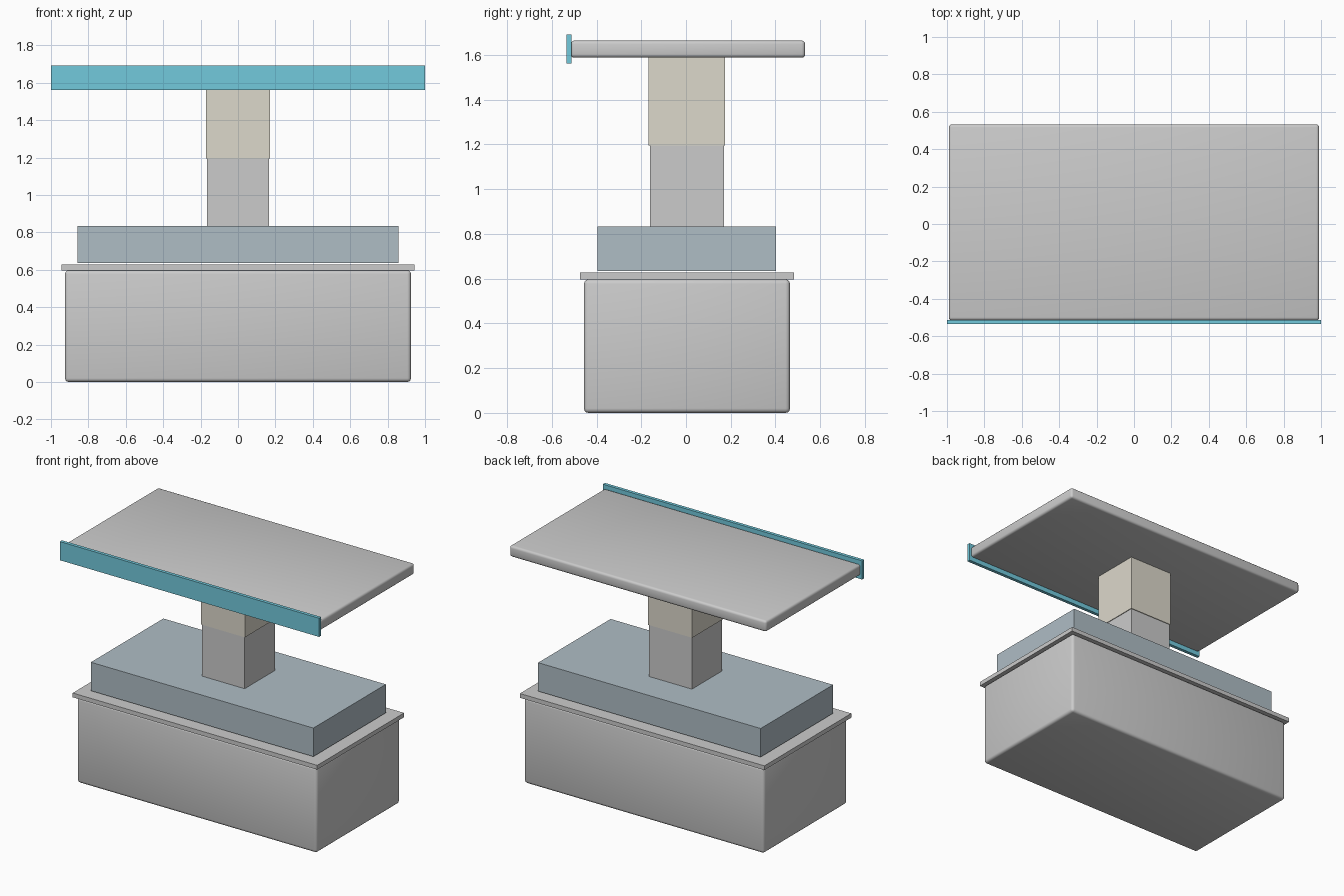
import bpy
import math

if "Cube" in bpy.data.objects:
    bpy.data.objects.remove(bpy.data.objects["Cube"])


def material(name, rgb):
    mat = bpy.data.materials.new(name)
    mat.diffuse_color = (*rgb, 1.0)
    mat.use_nodes = True
    mat.node_tree.nodes["Principled BSDF"].inputs["Base Color"].default_value = mat.diffuse_color
    return mat


def box(name, x, y, z, mat=None, bevel=0.0):
    """Box spanning the given (min, max) ranges, optionally with rounded edges."""
    spans = (x, y, z)
    bpy.ops.mesh.primitive_cube_add(size=1, location=[(a + b) / 2 for a, b in spans])
    obj = bpy.context.object
    obj.name = name
    obj.scale = [b - a for a, b in spans]
    bpy.ops.object.transform_apply(location=False, rotation=False, scale=True)
    if mat:
        obj.data.materials.append(mat)
    if bevel:
        mod = obj.modifiers.new("rounded_edges", 'BEVEL')
        mod.width = bevel
        mod.segments = 3
        bpy.ops.object.modifier_apply(modifier=mod.name)
        bpy.ops.object.shade_smooth_by_angle(angle=math.radians(35))
    return obj


blue_grey = material("blue_grey", (0.43, 0.51, 0.56))
cream = material("cream", (0.72, 0.69, 0.60))
teal = material("teal", (0.17, 0.59, 0.72))

# Lower cabinet with its thin overhanging lid
box("base_cabinet", (-0.925, 0.925), (-0.456, 0.465), (0.0, 0.597), bevel=0.02)
box("base_lid", (-0.943, 0.943), (-0.474, 0.483), (0.597, 0.627))

# Raised plinth
box("plinth", (-0.858, 0.858), (-0.395, 0.403), (0.635, 0.834), blue_grey)

# Two-part column
box("lower_column", (-0.165, 0.165), (-0.162, 0.17), (0.834, 1.195))
box("upper_column", (-0.17, 0.17), (-0.167, 0.175), (1.195, 1.589), cream)

# Table top and front trim strip
box("table_top", (-0.99, 0.99), (-0.515, 0.533), (1.588, 1.665), bevel=0.016)
box("front_trim", (-1.0, 1.0), (-0.535, -0.512), (1.561, 1.691), teal)
